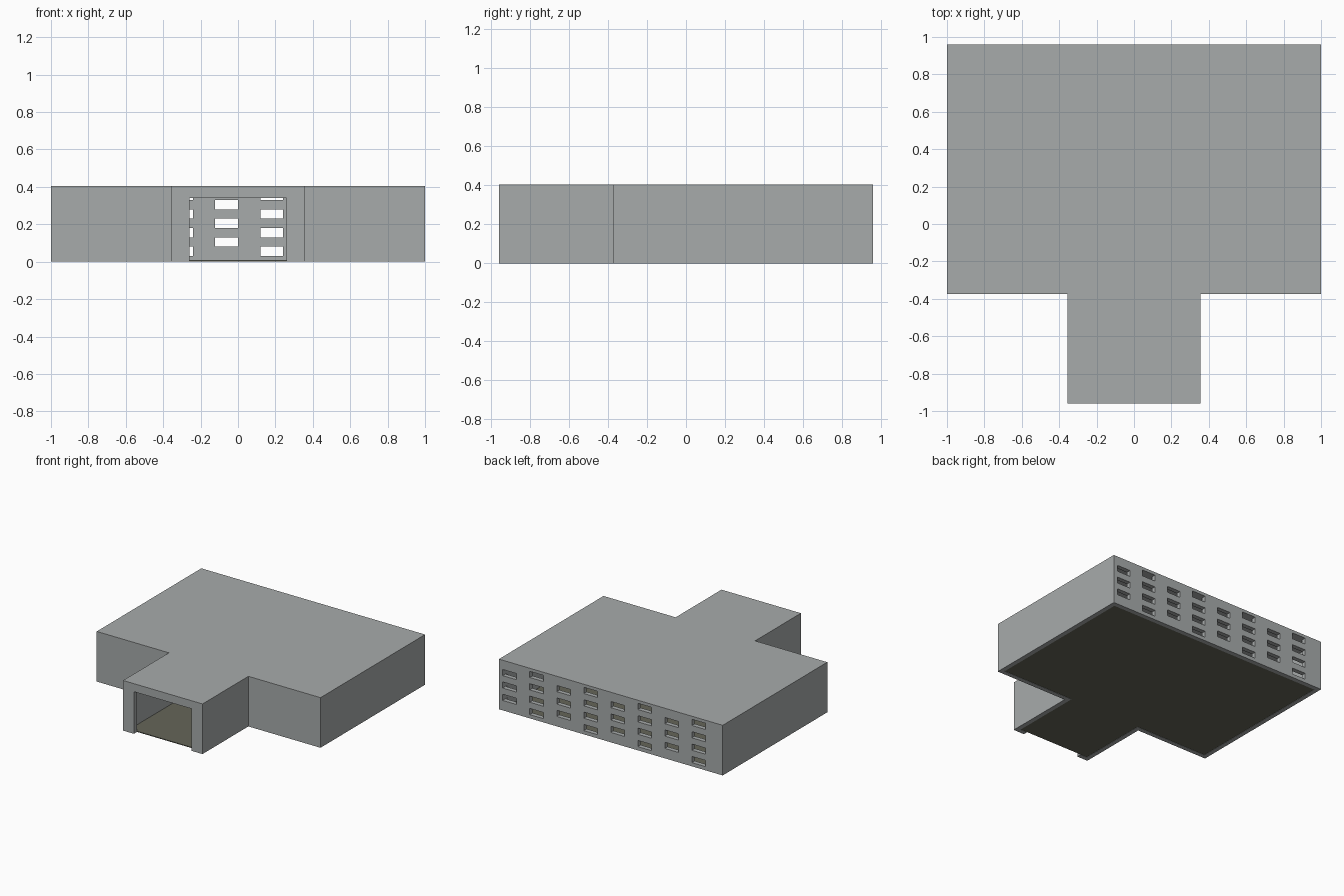
import bpy
import bmesh

if "Cube" in bpy.data.objects:
    bpy.data.objects.remove(bpy.data.objects["Cube"])

H = 0.405      # building height
T = 0.036      # wall thickness
CEILING = 0.385


def material(name, rgb):
    m = bpy.data.materials.new(name)
    m.diffuse_color = (*rgb, 1.0)
    m.use_nodes = True
    m.node_tree.nodes["Principled BSDF"].inputs["Base Color"].default_value = m.diffuse_color
    return m


concrete = material("grey concrete", (0.39, 0.41, 0.41))
floor_mat = material("dark olive floor", (0.13, 0.133, 0.10))


def add_object(name, bm, mat):
    bmesh.ops.recalc_face_normals(bm, faces=bm.faces)
    mesh = bpy.data.meshes.new(name)
    bm.to_mesh(mesh)
    bm.free()
    mesh.materials.append(mat)
    obj = bpy.data.objects.new(name, mesh)
    bpy.context.collection.objects.link(obj)
    return obj


def t_prism(name, inset, z0, z1, mat):
    """T-shaped block: wide hall behind, narrow entrance wing in front."""
    half, wing = 1.0 - inset, 0.355 - inset
    back, step, front = 0.96 - inset, -0.375 + inset, -0.96 + inset
    right = [(wing, front), (wing, step), (half, step), (half, back)]
    outline = right + [(-x, y) for x, y in reversed(right)]
    bm = bmesh.new()
    face = bm.faces.new([bm.verts.new((x, y, z0)) for x, y in outline])
    top = bmesh.ops.extrude_face_region(bm, geom=[face])["geom"]
    bmesh.ops.translate(bm, vec=(0, 0, z1 - z0),
                        verts=[v for v in top if isinstance(v, bmesh.types.BMVert)])
    return add_object(name, bm, mat)


def add_box(bm, x0, x1, y0, y1, z0, z1):
    verts = bmesh.ops.create_cube(bm, size=1)["verts"]
    bmesh.ops.scale(bm, vec=(x1 - x0, y1 - y0, z1 - z0), verts=verts)
    bmesh.ops.translate(bm, verts=verts,
                        vec=((x0 + x1) / 2, (y0 + y1) / 2, (z0 + z1) / 2))


# Hollow shell and the floor inside it
shell = t_prism("building_shell", 0, 0, H, concrete)
interior = t_prism("interior_cutter", T, -0.1, CEILING, concrete)
floor = t_prism("floor", T, 0.002, 0.008, floor_mat)

# Doorway and staggered back windows
bm = bmesh.new()
add_box(bm, -0.258, 0.258, -1.1, -0.90, -0.1, 0.34)
for col in range(8):
    x1 = 0.966 - 0.2415 * col
    rows, base = (3, 0.08) if col % 2 == 0 else (4, 0.03)
    for row in range(rows):
        z = base + 0.1 * row
        add_box(bm, x1 - 0.122, x1, 0.90, 1.1, z, z + 0.05)
openings = add_object("openings_cutter", bm, concrete)

for cutter in (interior, openings):
    cutter.hide_render = True
    mod = shell.modifiers.new(cutter.name, 'BOOLEAN')
    mod.operation = 'DIFFERENCE'
    mod.solver = 'EXACT'
    mod.object = cutter

# Bake the cuts and drop the cutters
deps = bpy.context.evaluated_depsgraph_get()
cut_mesh = bpy.data.meshes.new_from_object(shell.evaluated_get(deps))
shell.modifiers.clear()
shell.data = cut_mesh
for cutter in (interior, openings):
    bpy.data.objects.remove(cutter)
